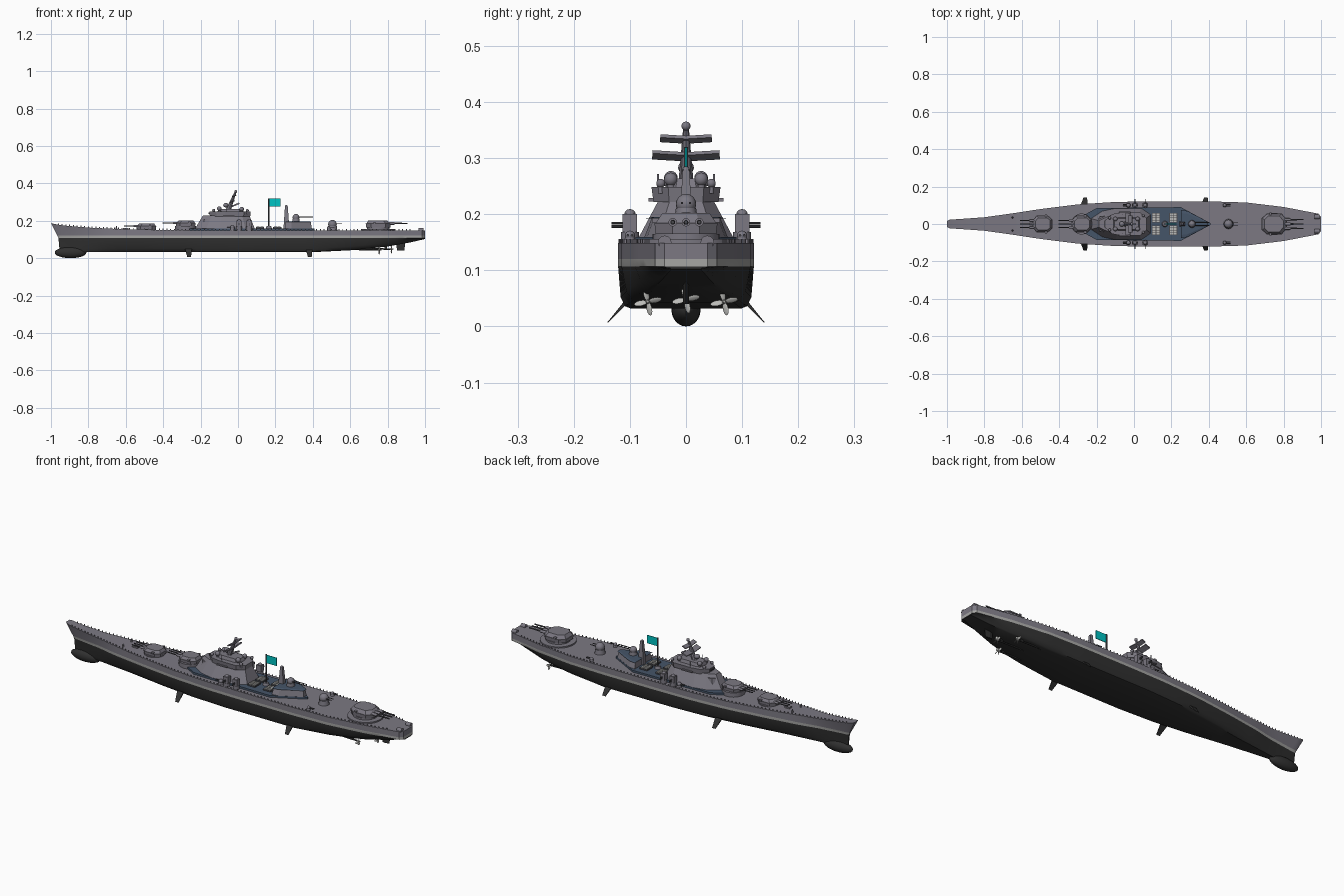
import bpy, bmesh, math
from mathutils import Vector, Matrix

if "Cube" in bpy.data.objects:
    bpy.data.objects.remove(bpy.data.objects["Cube"])


def material(name, rgb):
    m = bpy.data.materials.new(name)
    m.diffuse_color = (*rgb, 1)
    m.use_nodes = True
    m.node_tree.nodes["Principled BSDF"].inputs["Base Color"].default_value = m.diffuse_color
    return m


GREY = material("ship_grey", (0.20, 0.19, 0.225))
BLACK = material("hull_black", (0.03, 0.03, 0.03))
STRIPE = material("waterline", (0.38, 0.38, 0.37))
BLUE = material("deck_blue", (0.06, 0.09, 0.14))
DARK = material("gun_dark", (0.07, 0.07, 0.08))
PALE = material("pale", (0.5, 0.5, 0.48))
CYAN = material("flag_cyan", (0.0, 0.55, 0.55))


def finish(name, bm, mats, smooth=False):
    bmesh.ops.recalc_face_normals(bm, faces=bm.faces)
    me = bpy.data.meshes.new(name)
    bm.to_mesh(me)
    bm.free()
    ob = bpy.data.objects.new(name, me)
    bpy.context.collection.objects.link(ob)
    for m in mats:
        me.materials.append(m)
    if smooth:
        bpy.ops.object.select_all(action='DESELECT')
        ob.select_set(True)
        bpy.context.view_layer.objects.active = ob
        bpy.ops.object.shade_smooth_by_angle(angle=math.radians(35))
    return ob


def box(name, c, size, mat=GREY, rot=None):
    bm = bmesh.new()
    r = rot or Matrix.Identity(4)
    bmesh.ops.create_cube(bm, size=1, matrix=Matrix.Translation(c) @ r @ Matrix.Diagonal((*size, 1)))
    return finish(name, bm, [mat])


def rod(name, a, b, r0, r1=None, mat=GREY, n=12):
    a, b = Vector(a), Vector(b)
    q = (b - a).to_track_quat('Z', 'Y').to_matrix().to_4x4()
    bm = bmesh.new()
    bmesh.ops.create_cone(bm, cap_ends=True, segments=n, radius1=r0, radius2=r0 if r1 is None else r1,
                          depth=(b - a).length, matrix=Matrix.Translation((a + b) / 2) @ q)
    return finish(name, bm, [mat], True)


def ball(name, c, r, mat=GREY):
    bm = bmesh.new()
    bmesh.ops.create_uvsphere(bm, u_segments=20, v_segments=12, radius=1,
                              matrix=Matrix.Translation(c) @ Matrix.Diagonal((*r, 1)))
    return finish(name, bm, [mat], True)


def prism(name, half, z0, z1, mat=GREY, sx=1, sy=1, cx=0, cy=0):
    """Half outline (x, y>=0) mirrored over y; the top is scaled about cx."""
    pts = half + [(x, -y) for x, y in reversed(half) if y > 0]
    bm = bmesh.new()
    lo = [bm.verts.new((x, y + cy, z0)) for x, y in pts]
    hi = [bm.verts.new((cx + (x - cx) * sx, y * sy + cy, z1)) for x, y in pts]
    bm.faces.new(lo)
    bm.faces.new(hi)
    for i in range(len(pts)):
        j = (i + 1) % len(pts)
        bm.faces.new((lo[i], lo[j], hi[j], hi[i]))
    return finish(name, bm, [mat])


def interp(tab, x):
    for (x0, v0), (x1, v1) in zip(tab, tab[1:]):
        if x <= x1:
            return v0 + (v1 - v0) * max(0, (x - x0) / (x1 - x0))
    return tab[-1][1]


# Hull lines: deck width, bottom width, sheer and keel height along the length
DECK_W = [(-1, .016), (-.985, .023), (-.8, .036), (-.65, .057), (-.5, .08), (-.3, .105), (-.1, .118), (.1, .121),
          (.4, .121), (.6, .115), (.8, .091), (.95, .062), (.985, .055), (1, .038)]
BOT_W = [(-1, .002), (-.9, .008), (-.8, .018), (-.6, .045), (-.4, .078), (-.2, .102), (0, .112), (.4, .112),
         (.7, .09), (.9, .052), (1, .03)]
SHEER = [(-1, .187), (-.95, .176), (-.8, .163), (-.6, .154), (-.3, .149), (1, .149)]
KEEL = [(-1, .032), (.4, .032), (.6, .042), (.8, .062), (.92, .084), (1, .102)]

bm = bmesh.new()
rings = []
xs = [-1, -.985] + [-.96 + .04 * i for i in range(49)] + [.985, 1]
for x in xs:
    wd, wb, zd, zb = (interp(t, x) for t in (DECK_W, BOT_W, SHEER, KEEL))
    k = max(0, -(x + .7) / .3)
    ww = wd * (1 - .75 * k)
    prof = [(0, zb), (wb * .88, zb), (wb * .97, zb + .004), (wb + (ww - wb) * .5, max(zb + .002, min(zb + .02, .104))),
            (ww, .107), (ww * .85 + wd * .15, .12), (wd, zd)]
    rake = (0.045, .045, .045, .045, .04, .034, 0)
    f = max(0, 1 - (x + 1) / .15)
    half = [(x + rk * f, y, z) for (y, z), rk in zip(prof, rake)]
    full = half + [(a, -y, z) for a, y, z in reversed(half[1:])]
    rings.append([bm.verts.new(p) for p in full])
BANDS = [1, 1, 1, 1, 2, 0, 0, 0, 2, 1, 1, 1, 1]
for r, s in zip(rings, rings[1:]):
    for i in range(13):
        bm.faces.new((r[i], r[(i + 1) % 13], s[(i + 1) % 13], s[i])).material_index = BANDS[i]
for r in (rings[0], rings[-1]):
    for i in range(6):   # end caps in matching bands
        vs = (r[0], r[1], r[12]) if i == 0 else (r[i], r[i + 1], r[12 - i], r[13 - i])
        bm.faces.new(vs).material_index = BANDS[i]
finish("hull", bm, [GREY, BLACK, STRIPE], True)
ball("bow_bulb", (-.895, 0, .03), (.085, .026, .03), BLACK)

# Deck edge posts
bm = bmesh.new()
for i in range(95):
    x = -.96 + i * .02
    for s in (-1, 1):
        bmesh.ops.create_cube(bm, size=1, matrix=Matrix.Translation(
            (x, s * (interp(DECK_W, x) - .002), interp(SHEER, x) + .003)) @ Matrix.Diagonal((.005, .002, .008, 1)))
finish("deck_edge_posts", bm, [GREY])

# Underwater gear: rudder, propellers and shafts, stabiliser fins
prism("rudder", [(.85, .002), (.865, .005), (.89, .001)], .04, .09, BLACK, 1.2, 1, .87)
for x, y, z in ((.82, 0, .048), (.755, .068, .044), (.755, -.068, .044)):
    rod("propeller_shaft", (x - .2, y, z + .004), (x, y, z), .004, mat=BLACK)
    rod("propeller_hub", (x - .006, y, z), (x + .012, y, z), .005, .002, PALE)
    box("shaft_strut", (x - .03, y, z + .015), (.012, .003, .03), BLACK)
    for k in range(4):
        m = Matrix.Rotation(k * math.pi / 2 + .2, 4, 'X')
        o = Vector((x, y, z)) + m @ Vector((0, 0, .013))
        bm = bmesh.new()
        bmesh.ops.create_uvsphere(bm, u_segments=10, v_segments=6, radius=1, matrix=Matrix.Translation(o) @ m
                                  @ Matrix.Rotation(.6, 4, 'Z') @ Matrix.Diagonal((.0015, .006, .012, 1)))
        finish("propeller_blade", bm, [PALE], True)
for x in (-.265, .38):
    for s in (-1, 1):
        bm = bmesh.new()
        lo = [bm.verts.new((x + dx, s * y, z)) for dx, y, z in ((-.018, .1, .045), (.018, .1, .045), (.018, .106, .05), (-.018, .106, .05))]
        hi = [bm.verts.new((x + .004 + dx, s * y, z)) for dx, y, z in ((-.01, .14, .006), (.01, .14, .006), (.01, .1405, .007), (-.01, .1405, .007))]
        bm.faces.new(lo)
        bm.faces.new(hi)
        for i in range(4):
            bm.faces.new((lo[i], lo[(i + 1) % 4], hi[(i + 1) % 4], hi[i]))
        finish("stabiliser_fin", bm, [BLACK])


# Main gun turrets
def turret(name, x, z, d, s, ring, reach):
    rod(name + "_barbette", (x, 0, .147), (x, 0, z), ring, mat=GREY, n=32)
    half = [(x + d * a * s, b * s) for a, b in ((.06, .022), (.035, .05), (-.035, .05), (-.06, .028))]
    prism(name + "_house", half, z, z + .018 * s, sx=1.04, sy=1.04, cx=x)
    prism(name + "_roof", half, z + .018 * s, z + .034 * s, sx=.78, sy=.78, cx=x - d * .01)
    for y in (-.022, 0, .022):
        zz = z + .019 * s
        rod(name + "_barrel", (x + d * .04 * s, y * s, zz), (x + d * reach, y * s, zz), .0045 * s, .003 * s, DARK)
        rod(name + "_sleeve", (x + d * .04 * s, y * s, zz), (x + d * .08 * s, y * s, zz), .007 * s)
    for y in (-.05, .05):
        box(name + "_rangefinder", (x - d * .02, y * s, z + .022 * s), (.012, .014, .008))


turret("fore_turret", -.49, .156, -1, .85, .052, .12)
turret("second_turret", -.28, .172, -1, .85, .056, .125)
turret("aft_turret", .75, .165, 1, 1.08, .06, .155)
rod("aft_turret_ring", (.75, 0, .147), (.75, 0, .156), .088, n=40)

# Deckhouse slab and main superstructure
prism("deckhouse", [(-.29, .035), (-.2, .085), (.25, .09), (.41, .004)], .147, .159, BLUE)
prism("superstructure_base", [(-.23, .03), (-.17, .07), (-.1, .085), (.04, .085), (.09, .05)], .157, .227,
      sx=.78, sy=.56, cx=-.04)
prism("superstructure_step", [(-.21, .02), (-.19, .045), (-.1, .05), (-.1, .0)], .157, .21, sx=.85, sy=.9, cx=-.12)
prism("bridge", [(-.15, .02), (-.115, .05), (-.07, .058), (.03, .058), (.065, .03)], .222, .248,
      sx=1.03, sy=1.06, cx=-.04)
prism("bridge_top", [(-.11, .018), (-.085, .036), (.01, .036), (.03, .018)], .248, .264, sx=.9, sy=.85, cx=-.04)
box("bridge_windows", (-.155, 0, .24), (.006, .035, .007), DARK)
for s in (-1, 1):
    for x, y, z, r in ((-.1, .027, .265, .012), (.02, .027, .262, .012), (-.13, .032, .256, .008), (.05, .045, .255, .008)):
        rod("radar_pedestal", (x, s * y, z - .018), (x, s * y, z), r * .6)
        ball("radar_dome", (x, s * y, z), (r, r, r))
    rod("bridge_antenna", (-.06, s * .05, .248), (-.06, s * .05, .272), .002)
    box("bridge_wing", (-.05, s * .06, .226), (.06, .014, .006))

# Raked mast with yards
rod("mast", (-.055, 0, .25), (-.013, 0, .355), .014, .005, n=8)
ball("mast_head", (-.012, 0, .357), (.008, .008, .008))
for x, z, w, c in ((-.032, .304, .06, .028), (-.02, .334, .046, .022)):
    for s in (-1, 1):
        box("mast_yard", (x, s * w / 2, z), (c, w, .006), rot=Matrix.Rotation(s * .06, 4, 'X') @ Matrix.Rotation(-.4, 4, 'Y'))
ball("mast_radar", (-.065, 0, .283), (.014, .014, .012))
box("mast_brace", (-.02, 0, .282), (.06, .006, .008), rot=Matrix.Rotation(-.4, 4, 'Y'))

# Missile hatches amidships, with pale lids
for x in (.118, .21):
    for y in (-.033, .033):
        box("hatch_block", (x, y, .161), (.044, .05, .01), DARK)
        for i in range(2):
            for j in range(4):
                box("hatch_lid", (x - .01 + .02 * i, y - .018 + .012 * j, .167), (.016, .009, .004), PALE)

# Flag
rod("flagpole", (.165, 0, .155), (.165, 0, .32), .004, mat=DARK)
rod("flagpole_foot", (.165, 0, .155), (.165, 0, .172), .018, .012)
box("flag", (.197, 0, .297), (.062, .003, .043), CYAN)

# Aft deckhouse with pole mast and gun
AFT = [(.25, .075), (.285, .07), (.395, .012)]
prism("aft_house", AFT, .157, .192, GREY, .94, .82, .3)
prism("aft_house_roof", AFT, .192, .195, BLUE, .9, .78, .3)
prism("aft_mast", [(.243, .014), (.275, .014)], .157, .28, sx=.45, sy=.4, cx=.258)
ball("aft_mast_top", (.258, 0, .278), (.007, .007, .007))


# Small gun mounts
def mount(name, x, y, z, r, dx, dy, reach):
    rod(name + "_base", (x, y, z), (x, y, z + r), r * 1.15, r, n=16)
    ball(name + "_dome", (x, y, z + r * 1.4), (r, r, r))
    for o in (-.4, .4):
        a = Vector((x - dy * o * r, y + dx * o * r, z + r * 1.5))
        rod(name + "_barrel", a, a + Vector((dx, dy, 0)) * reach, .0022, mat=DARK, n=8)


mount("aft_house_gun", .31, 0, .193, .018, 1, 0, .09)
mount("aft_deck_gun", .505, 0, .149, .023, 1, 0, .05)
for s in (-1, 1):
    for x in (.005, .06):
        rod("side_gun_base", (x, s * .1, .149), (x, s * .1, .168), .016)
        box("side_gun_house", (x, s * .1, .184), (.028, .026, .032))
        ball("side_gun_cap", (x, s * .1, .2), (.01, .01, .009))
        for z in (.178, .184):
            rod("side_gun_barrel", (x, s * .1, z), (x, s * .133, z), .0025, mat=DARK, n=8)
    mount("quarter_gun", .485, s * .1, .149, .009, 1, 0, .03)
    mount("second_side_gun", -.03, s * .1, .149, .011, -1, 0, .03)
    rod("fore_bollard", (-.65, s * .035, .15), (-.65, s * .035, .172), .006, .002)
    rod("stern_drum", (.965, s * .038, .15), (.992, s * .038, .15), .012)
box("fore_hatch", (-.6, 0, .157), (.03, .02, .008))
